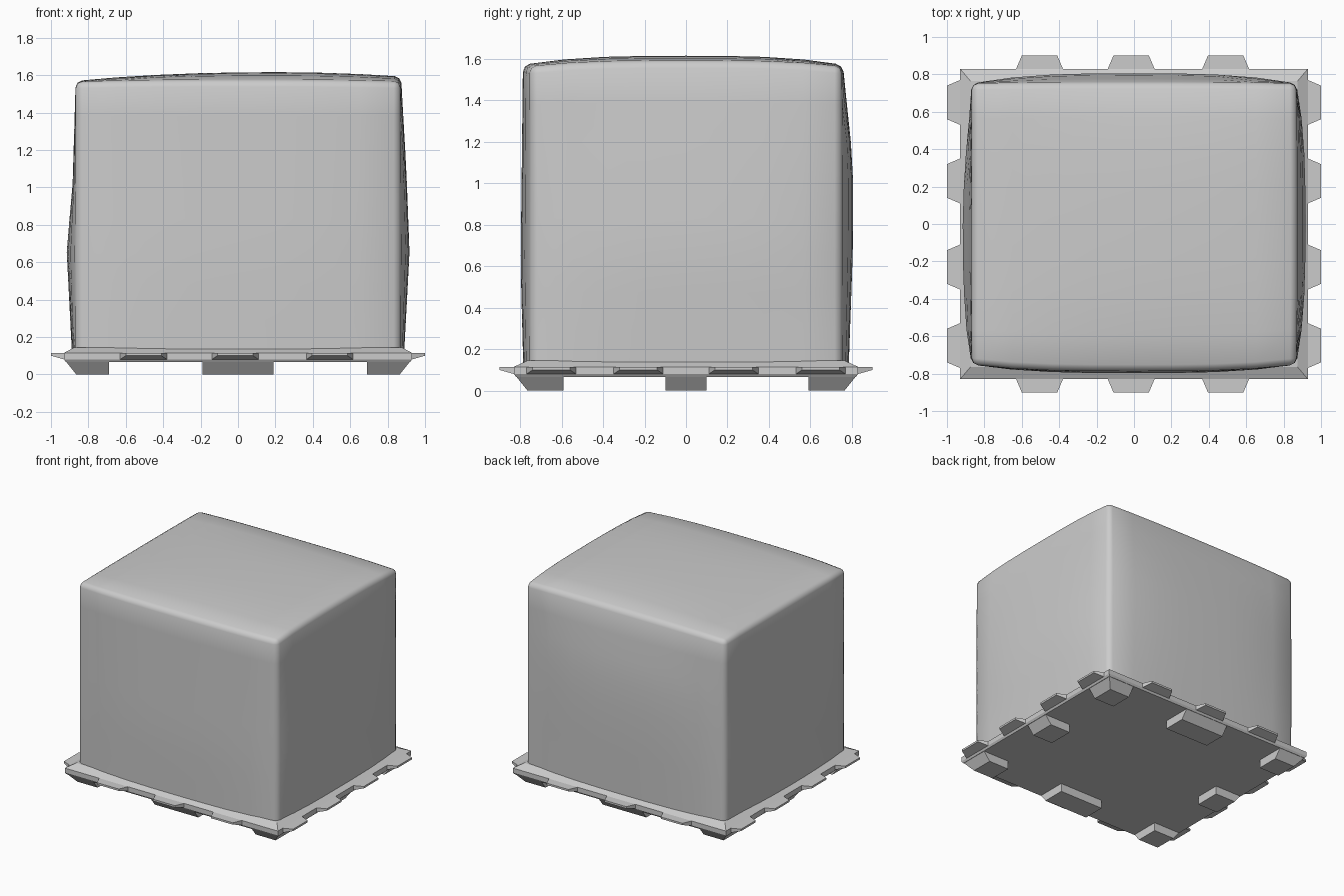
import bpy
import bmesh
from mathutils import Vector

cube = bpy.data.objects.get("Cube")
if cube:
    bpy.data.objects.remove(cube, do_unlink=True)

# Single material
grey = bpy.data.materials.new("plain grey")
grey.use_nodes = True
colour = (0.6, 0.6, 0.6, 1)
grey.diffuse_color = colour
grey.node_tree.nodes["Principled BSDF"].inputs["Base Color"].default_value = colour


def finish(name, bm):
    bmesh.ops.recalc_face_normals(bm, faces=bm.faces)
    mesh = bpy.data.meshes.new(name)
    bm.to_mesh(mesh)
    bm.free()
    mesh.materials.append(grey)
    obj = bpy.data.objects.new(name, mesh)
    bpy.context.collection.objects.link(obj)
    return obj


def hull(name, points):
    """Flat-faced convex solid around the given points."""
    bm = bmesh.new()
    for p in points:
        bm.verts.new(p)
    bmesh.ops.convex_hull(bm, input=bm.verts)
    bmesh.ops.dissolve_limit(bm, angle_limit=0.01, verts=bm.verts, edges=bm.edges)
    return finish(name, bm)


def rect(x0, x1, y0, y1, z):
    return [(x, y, z) for x in (x0, x1) for y in (y0, y1)]


# Pallet deck with a sloped upper rim
WIDE, DEEP, UNDER = 0.93, 0.83, 0.065
deck = []
for x, y, z in ((0.92, 0.82, UNDER), (WIDE, DEEP, 0.08),
                (WIDE, DEEP, 0.115), (0.875, 0.765, 0.145)):
    deck += rect(-x, x, -y, y, z)
hull("pallet_deck", deck)


# Tapered tabs around the deck edge
def tab(name, centre, edge, reach, half, turned):
    pts = []
    for out, low, w in ((edge - 0.01, 0.08, half + 0.03), (edge, 0.08, half + 0.03),
                        (edge + reach, 0.1, half)):
        for z in (low, 0.115):
            for s in (-w, w):
                along = centre + s
                pts.append((out, along, z) if turned else (along, out, z))
    # Mirror to the negative side by the sign of the edge
    hull(name, pts)


def mirrored_tab(name, centre, edge, reach, half, turned, side):
    pts = []
    for out, low, w in ((edge - 0.01, 0.08, half + 0.03), (edge, 0.08, half + 0.03),
                        (edge + reach, 0.1, half)):
        for z in (low, 0.115):
            for along in (centre - w, centre + w):
                pts.append((side * out, along, z) if turned else (along, side * out, z))
    hull(name, pts)


for side in (-1, 1):
    for c in (-0.65, -0.23, 0.23, 0.65):
        mirrored_tab("side_tab", c, WIDE, 0.07, 0.09, True, side)
    for c in (-0.505, -0.015, 0.49):
        mirrored_tab("end_tab", c, DEEP, 0.07, 0.095, False, side)


# Feet: corners and edge middles, sloped on their outer faces
def span(i, outer, inner, half):
    """Top and bottom extents of a foot along one axis."""
    if i == 0:
        return (-half, half), (-half, half)
    top = sorted((i * outer, i * inner))
    low = sorted((i * (outer - 0.06), i * inner))
    return top, low


for i in (-1, 0, 1):
    for j in (-1, 0, 1):
        if i or j:
            xt, xl = span(i, 0.925, 0.69, 0.19)
            yt, yl = span(j, 0.825, 0.59, 0.1)
            hull("pallet_foot", rect(*xt, *yt, UNDER + 0.01) + rect(*xl, *yl, 0))


# Wrapped load: a gridded box whose sides and top bulge
def profile(knots, z):
    """Linear interpolation of (height, value) pairs."""
    for (z0, v0), (z1, v1) in zip(knots, knots[1:]):
        if z <= z1:
            return v0 + (v1 - v0) * (z - z0) / (z1 - z0)
    return knots[-1][1]


FLOOR, TOP = 0.11, 1.56
HX, HY = 0.868, 0.752
left_side = ((FLOOR, 0.888), (0.65, 0.917), (1.1, 0.9), (TOP, 0.872))
right_side = ((FLOOR, 0.888), (0.67, 0.917), (1.0, 0.885), (TOP, 0.868))
front_side = ((FLOOR, 0.785), (0.6, 0.798), (TOP, 0.787))
back_side = ((FLOOR, 0.785), (0.7, 0.806), (1.1, 0.806), (TOP, 0.757))

bm = bmesh.new()
bmesh.ops.create_cube(bm, size=2)
bmesh.ops.subdivide_edges(bm, edges=bm.edges[:], cuts=7, use_grid_fill=True)
bottom = [f for f in bm.faces if f.normal.z < -0.9]
bmesh.ops.delete(bm, geom=bottom, context='FACES')
for v in bm.verts:
    u, w, h = v.co
    z = FLOOR + (h + 1) / 2 * (TOP - FLOOR)
    swell_x, swell_y = 1 - abs(w) ** 3, 1 - abs(u) ** 3
    if u < 0:
        swell_x = max(0, 1 - abs(w + 0.1) ** 2) if abs(w) < 0.99 else 0
    x_out = profile(left_side if u > 0 else right_side, z)
    y_out = profile(back_side if w > 0 else front_side, z)
    x = u * (HX + (x_out - HX) * swell_x)
    y = w * (HY + (y_out - HY) * swell_y)
    crown = (1 - abs(w) ** 3) * (1 - 0.8 * (x - 0.2) ** 2)
    lift = 0.008 * swell_y + 0.043 * crown
    v.co = Vector((x, y, z + (lift + 0.005) * max(0, h) ** 4))
load = finish("wrapped_load", bm)
bevel = load.modifiers.new("soft_edges", 'BEVEL')
bevel.width = 0.035
bevel.segments = 2
bevel.limit_method = 'ANGLE'
bevel.angle_limit = 0.9
for poly in load.data.polygons:
    poly.use_smooth = True
